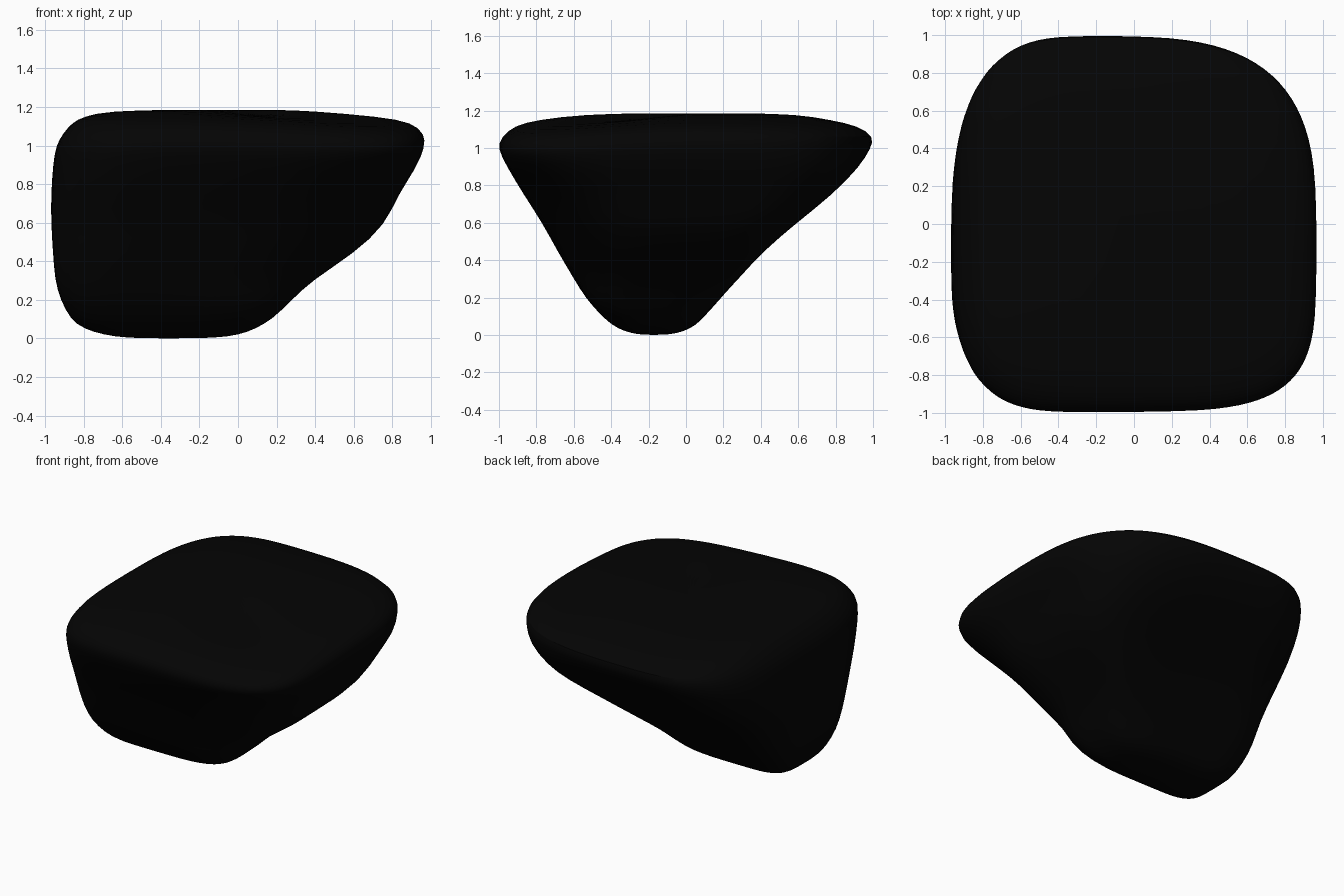
import bpy
import bmesh
from math import sin, cos, pi, radians

default_cube = bpy.data.objects.get("Cube")
if default_cube:
    bpy.data.objects.remove(default_cube, do_unlink=True)

# Near-black stone material
stone = bpy.data.materials.new("black stone")
stone.use_nodes = True
stone_color = (0.0013, 0.0013, 0.0013, 1)
stone.diffuse_color = stone_color
stone.node_tree.nodes["Principled BSDF"].inputs["Base Color"].default_value = stone_color

# Extents of each horizontal slice: height, x min, x max, y min, y max
SLICES = [
    (0, -.57, -.12, -.25, -.09),
    (.02, -.7, .01, -.33, -.01),
    (.05, -.8, .09, -.39, .05),
    (.1, -.87, .18, -.45, .1),
    (.2, -.92, .28, -.54, .19),
    (.3, -.95, .38, -.6, .27),
    (.45, -.96, .61, -.69, .38),
    (.6, -.97, .77, -.77, .56),
    (.75, -.97, .83, -.87, .77),
    (.9, -.96, .93, -.96, .93),
    (1, -.945, .97, -1.01, .99),
    (1.06, -.91, .97, -.99, 1.01),
    (1.12, -.86, .91, -.92, .92),
    (1.15, -.8, .74, -.8, .77),
    (1.18, -.68, .38, -.55, .6),
    (1.187, -.3, .18, -.2, .3),
]
SEGMENTS = 48


def mix(low, high, t):
    return low + (high - low) * t


def squareness(right, back, t):
    """Corner squareness of one quadrant, from the keel (t=0) to the rim (t=1)."""
    if right:
        return mix(3.5, 3.1, t) if back else mix(3.5, 4.5, t)
    return mix(4.5, 3.2, t) if back else mix(4.2, 3.5, t)


def slice_points(z, x_min, x_max, y_min, y_max):
    """Rounded outline whose four quadrants have their own squareness."""
    t = min(z, 1)
    center_x = mix(x_min, x_max, .38)
    center_y = mix(y_min, y_max, .46)
    # The right-hand flank swells towards the back at mid height
    swell = .22 * max(0, 1 - ((z - .6) / .42) ** 2)
    for i in range(SEGMENTS):
        angle = 2 * pi * i / SEGMENTS
        c, s = cos(angle), sin(angle)
        power = 2 / squareness(c > 0, s > 0, t)
        u, v = abs(c) ** power, abs(s) ** power
        x = center_x + u * ((x_max if c > 0 else x_min) - center_x)
        y = center_y + v * ((y_max if s > 0 else y_min) - center_y)
        if c > 0:
            y += swell * u * u
        # The rim dips at the front corner of that flank
        dip = .05 * t * u * v if c > 0 > s else 0
        yield x, y, z - dip


# Loft the boulder through its slices and close both ends
bm = bmesh.new()
rings = [[bm.verts.new(p) for p in slice_points(*row)] for row in SLICES]
for lower, upper in zip(rings, rings[1:]):
    for i in range(SEGMENTS):
        j = (i + 1) % SEGMENTS
        bm.faces.new((lower[i], lower[j], upper[j], upper[i]))
bm.faces.new(list(reversed(rings[0])))
bm.faces.new(rings[-1])
bmesh.ops.recalc_face_normals(bm, faces=bm.faces)

mesh = bpy.data.meshes.new("boulder")
bm.to_mesh(mesh)
bm.free()
mesh.materials.append(stone)
boulder = bpy.data.objects.new("boulder", mesh)
bpy.context.collection.objects.link(boulder)

# Soften the loft
subsurf = boulder.modifiers.new("soften", "SUBSURF")
subsurf.levels = subsurf.render_levels = 1
bpy.context.view_layer.objects.active = boulder
boulder.select_set(True)
bpy.ops.object.shade_smooth_by_angle(angle=radians(60))
